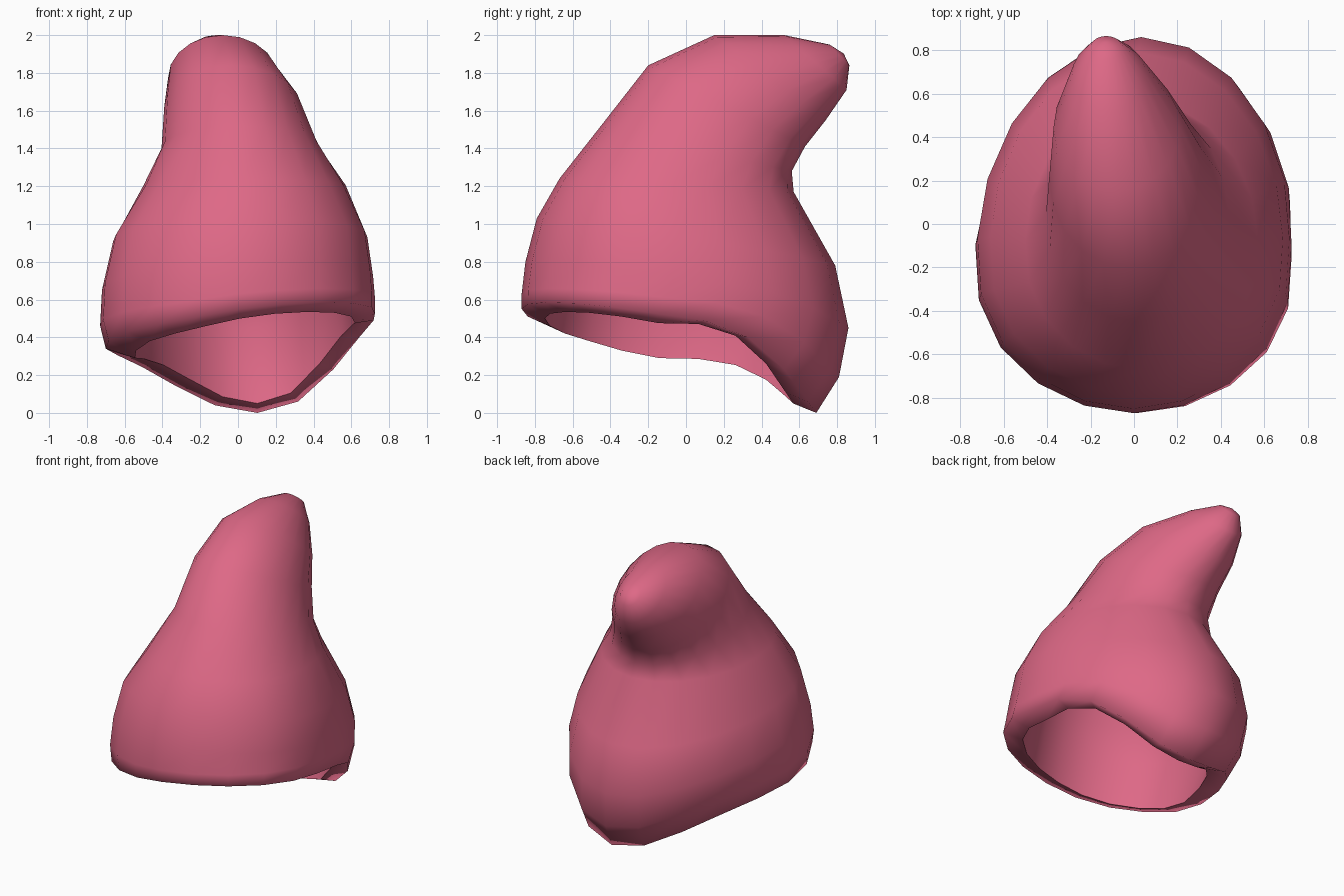
import bpy, bmesh, math

if "Cube" in bpy.data.objects:
    bpy.data.objects.remove(bpy.data.objects["Cube"])

pink = bpy.data.materials.new("rose pink")
pink.diffuse_color = (0.73, 0.14, 0.24, 1)
pink.use_nodes = True
pink.node_tree.nodes["Principled BSDF"].inputs["Base Color"].default_value = pink.diffuse_color

SIDES = 20
# Height of the brim edge around the opening, counterclockwise from +x
RIM = [.525, .49, .40, .23, .06, .0, .04, .145, .245, .305,
       .34, .38, .43, .47, .51, .55, .575, .585, .58, .56]
THICK = .14

# Rings: front y, front z, back y, back z, left x, right x, brim wave, egg weight
RINGS = [
    (-.87, .55, .69, .00, -.70, .725, 1.0, 1),
    (-.87, .63, .81, .19, -.73, .725, .8, 1),
    (-.85, .80, .86, .45, -.72, .715, .4, 1),
    (-.79, 1.03, .79, .78, -.66, .685, .1, 1),
    (-.67, 1.24, .57, 1.17, -.50, .57, 0, .6),
    (-.45, 1.52, .56, 1.28, -.405, .435, 0, .2),
    (-.20, 1.84, .63, 1.41, -.39, .33, 0, 0),
    (.15, 2.0, .74, 1.55, -.37, .21, 0, 0),
    (.52, 2.0, .85, 1.71, -.285, .05, 0, 0),
    (.76, 1.95, .865, 1.84, -.20, -.055, 0, 0),
]


def ring_points(ring, inset=0.0):
    """Tilted egg shape through the front and back points, with a wavy brim."""
    fy, fz, by, bz, xl, xr, wave, egg = ring
    cx, cy, cz = (xl + xr) / 2, (fy + by) / 2, (fz + bz) / 2
    hy, hz, hx = (by - fy) / 2, (bz - fz) / 2, (xr - xl) / 2
    kx, ky = 1 - inset / hx, 1 - inset / math.hypot(hy, hz)
    pts = []
    for i in range(SIDES):
        a = math.tau * i / SIDES
        c, s = math.cos(a), math.sin(a)
        dev = RIM[i] - .275 * (1 - s)
        # Fuller towards the front
        wide = 1 + .05 * egg * max(0, -math.sin(a)) * abs(c) * 2 * abs(c)
        shift = -.08 * egg * c * c
        pts.append((cx + hx * c * kx * wide + .09 * wave * max(0, s),
                    cy + hy * (s + shift) * ky,
                    cz + hz * s + wave * dev))
    return pts


bm = bmesh.new()


def add_ring(pts):
    return [bm.verts.new(p) for p in pts]


def bridge(a, b):
    for i in range(SIDES):
        j = (i + 1) % SIDES
        bm.faces.new((a[i], a[j], b[j], b[i]))


# Outer shell, closed at the bent tip
outer = [add_ring(ring_points(r)) for r in RINGS]
for a, b in zip(outer, outer[1:]):
    bridge(a, b)
tip = bm.verts.new((-.13, .835, 1.902))
for i in range(SIDES):
    bm.faces.new((outer[-1][i], outer[-1][(i + 1) % SIDES], tip))
bm.normal_update()

# Brim lip
lip = []
for i, (x, y, z) in enumerate(ring_points(RINGS[0], .13)):
    s = math.sin(math.tau * i / SIDES)
    lip.append((x + .025 * (1 - abs(s)), y, z - .05 + .10 * max(0, s)))

# Inner lining, set in from the shell along its normals
inner = [add_ring(lip)]
for ring in outer[2:9]:
    inner.append(add_ring([v.co - v.normal * THICK for v in ring]))
bridge(inner[0], outer[0])
for a, b in zip(inner, inner[1:]):
    bridge(b, a)
bm.faces.new(inner[-1])

bmesh.ops.recalc_face_normals(bm, faces=bm.faces[:])
for f in bm.faces:
    f.smooth = True
# Crisp inner edge of the opening
for i in range(SIDES):
    bm.edges.get((inner[0][i], inner[0][(i + 1) % SIDES])).smooth = False

mesh = bpy.data.meshes.new("floppy_hat")
bm.to_mesh(mesh)
bm.free()
mesh.materials.append(pink)
hat = bpy.data.objects.new("floppy_hat", mesh)
bpy.context.collection.objects.link(hat)
